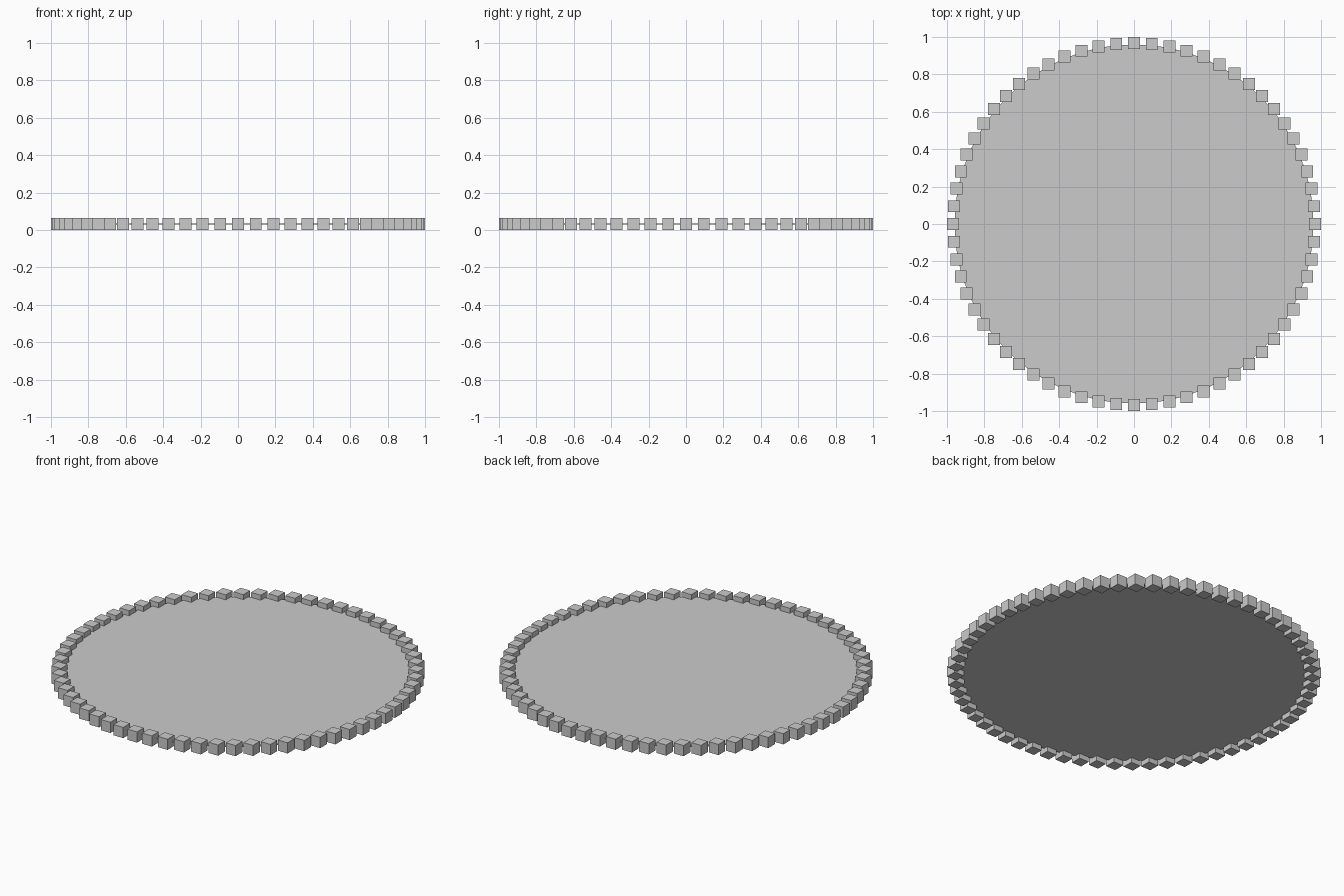
import bpy, math

if "Cube" in bpy.data.objects:
    bpy.data.objects.remove(bpy.data.objects["Cube"])

COUNT, SIZE = 64, 0.064
RING = 1 - SIZE / 2
MID = SIZE / 2

# flat round plate at mid height of the rim
bpy.ops.mesh.primitive_cylinder_add(vertices=64, radius=0.96, depth=0.004, location=(0, 0, MID))
bpy.context.object.name = "plate"

# rim of axis-aligned cubes
for i in range(COUNT):
    a = 2 * math.pi * i / COUNT
    bpy.ops.mesh.primitive_cube_add(size=SIZE, location=(RING * math.cos(a), RING * math.sin(a), MID))
    bpy.context.object.name = f"rim_block_{i:02d}"
